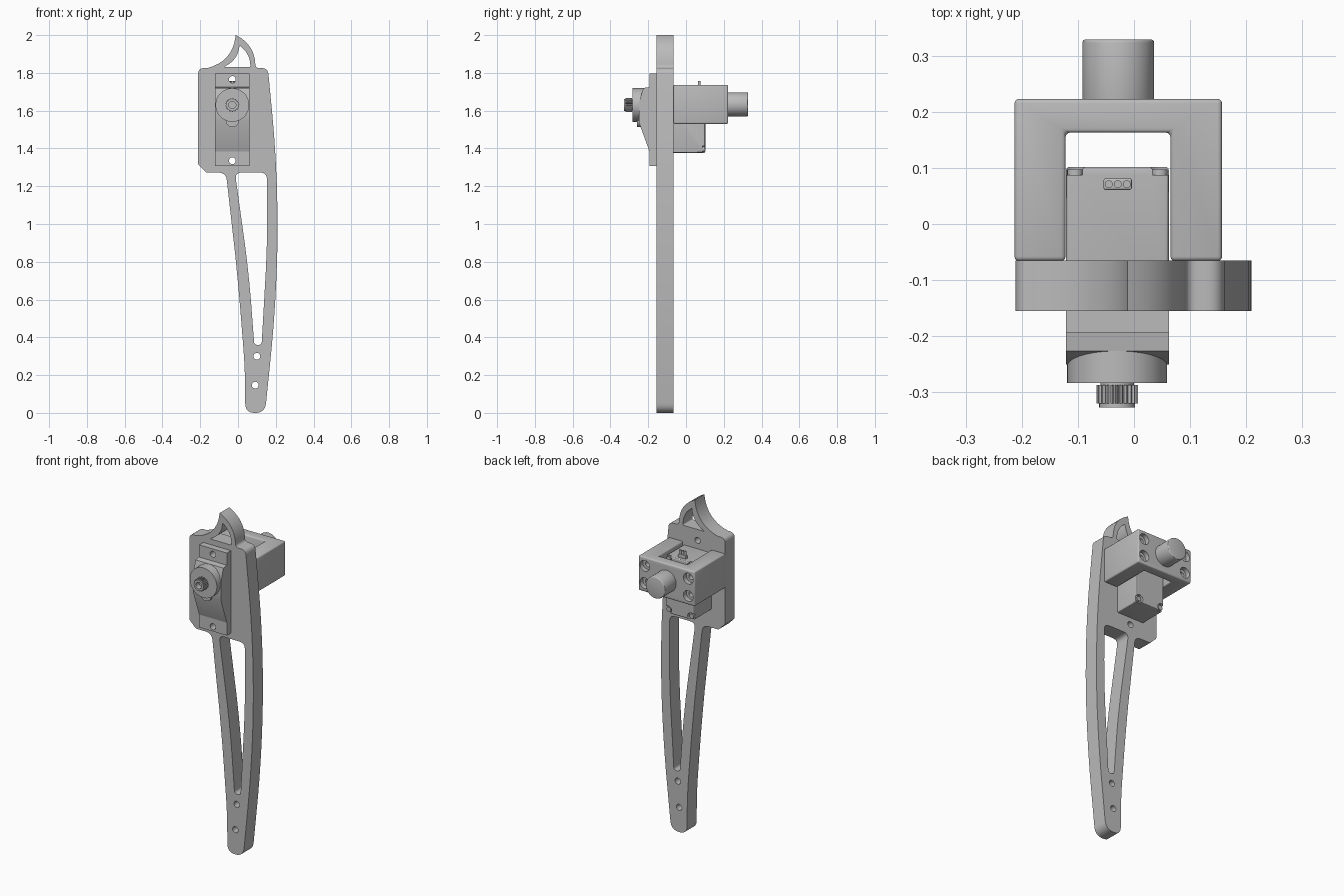
import bpy, bmesh, math
from mathutils import Matrix, Vector

cube = bpy.data.objects.get("Cube")
if cube:
    bpy.data.objects.remove(cube, do_unlink=True)

grey = bpy.data.materials.new("light grey")
grey.use_nodes = True
COLOUR = (0.5, 0.5, 0.5, 1)
grey.diffuse_color = COLOUR
grey.node_tree.nodes["Principled BSDF"].inputs["Base Color"].default_value = COLOUR

# Local (a, b, depth) to model axes, by extrusion direction
FRAMES = {
    "X": Matrix(((0, 0, 1, 0), (1, 0, 0, 0), (0, 1, 0, 0), (0, 0, 0, 1))),
    "Y": Matrix(((1, 0, 0, 0), (0, 0, -1, 0), (0, 1, 0, 0), (0, 0, 0, 1))),
    "Z": Matrix.Identity(4),
}


def rounded(points, steps=8):
    """Polygon whose corners (a, b, r) are blended over distance r."""
    out = []
    for i, (a, b, r) in enumerate(points):
        p = Vector((a, b))
        if r == 0:
            out.append(p)
            continue
        ends = []
        for q in (points[i - 1], points[(i + 1) % len(points)]):
            ends.append(p + (Vector(q[:2]) - p).normalized() * r)
        for k in range(steps + 1):
            t = k / steps
            out.append(ends[0] * (1 - t) ** 2 + p * 2 * t * (1 - t) + ends[1] * t * t)
    return out


def circle(a, b, r, n=32):
    return [Vector((a + r * math.cos(math.tau * k / n), b + r * math.sin(math.tau * k / n)))
            for k in range(n)]


def rect(a0, a1, b0, b1):
    return [Vector(p) for p in ((a0, b0), (a1, b0), (a1, b1), (a0, b1))]


def bake(ob):
    """Apply modifiers."""
    bpy.context.view_layer.update()
    graph = bpy.context.evaluated_depsgraph_get()
    mesh = bpy.data.meshes.new_from_object(ob.evaluated_get(graph))
    ob.modifiers.clear()
    ob.data = mesh


def extrude(name, loops, lo, hi, axis="Y", bevel=0.0):
    """Solid from an outline plus hole loops, between lo and hi on an axis."""
    curve = bpy.data.curves.new(name, "CURVE")
    curve.dimensions = "2D"
    curve.fill_mode = "BOTH"
    curve.extrude = (hi - lo) / 2
    for loop in loops:
        spline = curve.splines.new("POLY")
        spline.points.add(len(loop) - 1)
        for point, p in zip(spline.points, loop):
            point.co = (p.x, p.y, 0, 1)
        spline.use_cyclic_u = True
    temp = bpy.data.objects.new(name + "_outline", curve)
    bpy.context.collection.objects.link(temp)
    bpy.context.view_layer.update()
    graph = bpy.context.evaluated_depsgraph_get()
    mesh = bpy.data.meshes.new_from_object(temp.evaluated_get(graph))
    bpy.data.objects.remove(temp, do_unlink=True)
    mesh.name = name
    mesh.transform(FRAMES[axis])
    shift = Vector([(lo + hi) / 2 if axis == c else 0 for c in "XYZ"])
    mesh.transform(Matrix.Translation(shift))
    bm = bmesh.new()
    bm.from_mesh(mesh)
    bmesh.ops.remove_doubles(bm, verts=bm.verts, dist=1e-5)
    bmesh.ops.dissolve_limit(bm, angle_limit=0.01, verts=bm.verts, edges=bm.edges)
    bmesh.ops.recalc_face_normals(bm, faces=bm.faces)
    bm.to_mesh(mesh)
    bm.free()
    mesh.materials.clear()
    mesh.materials.append(grey)
    ob = bpy.data.objects.new(name, mesh)
    bpy.context.collection.objects.link(ob)
    if bevel:
        mod = ob.modifiers.new("edge", "BEVEL")
        mod.width = bevel
        mod.segments = 3
        mod.limit_method = "ANGLE"
        mod.angle_limit = math.radians(40)
        bake(ob)
    return ob


def cut(ob, cutters):
    for c in cutters:
        mod = ob.modifiers.new("cut", "BOOLEAN")
        mod.operation = "DIFFERENCE"
        mod.solver = "EXACT"
        mod.object = c
        bake(ob)
        bpy.data.objects.remove(c, do_unlink=True)


CX, AXLE = -0.03, 1.63          # servo centre line and output shaft height
LEFT, RIGHT = -0.121, 0.062     # servo sides
mounts = [circle(CX, z, 0.018) for z in (1.765, 1.335)]

# Leg plate with hooked fin, long window and small holes
leg = rounded([
    (-0.211, 1.825, .03), (-0.165, 1.825, 0), (-0.03, 1.86, .135), (-0.012, 2.0, 0),
    (0.085, 1.95, .1), (0.093, 1.825, .02), (0.158, 1.825, .03), (0.228, 1.1, .5),
    (0.187, 0.43, .15), (0.143, 0, .052), (0.038, 0, .052), (0.038, 0.22, .12),
    (-0.004, 0.76, .3), (-0.064, 1.272, .04), (-0.168, 1.272, .006), (-0.211, 1.315, .006)])
fin_window = rounded([
    (-0.075, 1.83, 0), (0.066, 1.83, .01), (0.06, 1.9, .05),
    (0.008, 1.945, 0), (-0.002, 1.875, .06)])
long_window = rounded([
    (-0.016, 1.272, .035), (0.153, 1.272, .035), (0.156, 0.9, .2),
    (0.125, 0.36, .018), (0.086, 0.36, .018), (0.058, 0.74, .2)])
extrude("leg_plate", [leg, fin_window, long_window, circle(0.1, 0.3, 0.018),
                      circle(0.091, 0.147, 0.018)] + mounts, -0.155, -0.065)

# U-shaped rear bracket with four counterbored screw holes
u_shape = [Vector(p) for p in (
    (-0.213, -0.066), (-0.122, -0.066), (-0.122, 0.163), (0.065, 0.163),
    (0.065, -0.066), (0.157, -0.066), (0.157, 0.223), (-0.213, 0.223))]
bracket = extrude("rear_bracket", [u_shape], 1.53, 1.736, "Z", 0.008)
for x in (-0.171, 0.115):
    for z in (1.582, 1.685):
        cut(bracket, [extrude("bore", [circle(x, z, 0.032)], 0.195, 0.3),
                      extrude("shank", [circle(x, z, 0.016)], 0.1, 0.3)])
extrude("rear_peg", [circle(-0.028, 1.633, 0.064, 48)], 0.2, 0.329, bevel=0.006)

# Servo body with corner screw recesses
body = extrude("servo_body", [rect(LEFT, RIGHT, 1.377, 1.715)], -0.16, 0.102, bevel=0.006)
corners = [(x, z) for x in (LEFT + 0.016, RIGHT - 0.016) for z in (1.396, 1.696)]
for x, z in corners:
    cut(body, [extrude("recess", [circle(x, z, 0.023)], 0.087, 0.2)])
for i, (x, z) in enumerate(corners):
    extrude(f"servo_screw_{i + 1}", [circle(x, z, 0.014, 20)], 0.08, 0.097)

# Cable socket on top of the servo
extrude("cable_socket", [rect(-0.054, -0.004, 0.061, 0.081)], 1.71, 1.735, "Z", 0.003)
for k in range(3):
    extrude(f"cable_pin_{k + 1}", [circle(-0.045 + 0.016 * k, 0.071, 0.007, 16)],
            1.73, 1.757, "Z")

# Servo flange and sloping gear cover
extrude("servo_flange", [rect(LEFT, RIGHT, 1.307, 1.797)] + mounts, -0.193, -0.154)
cover = [Vector(p) for p in (
    (-0.19, 1.725), (-0.226, 1.72), (-0.25, 1.64), (-0.25, 1.54), (-0.19, 1.375))]
extrude("gear_cover", [cover], LEFT, RIGHT, "X")
extrude("gear_hub", [circle(CX, AXLE, 0.089, 64)], -0.283, -0.19)
extrude("idler_boss", [circle(CX, 1.548, 0.035)], -0.26, -0.19)

# Splined output shaft with a hollow centre
TEETH = 24
spline = [Vector((CX + r * math.cos(t), AXLE + r * math.sin(t)))
          for k in range(TEETH * 4)
          for t, r in [(math.tau * k / (TEETH * 4), 0.037 if k % 4 < 2 else 0.032)]]
extrude("shaft_collar", [circle(CX, AXLE, 0.03)], -0.295, -0.28)
extrude("output_spline", [spline, circle(CX, AXLE, 0.019)], -0.32, -0.287)
extrude("shaft_tip", [circle(CX, AXLE, 0.032), circle(CX, AXLE, 0.019)], -0.327, -0.319)

# Smooth curved walls, keep edges sharp
bpy.ops.object.select_all(action="DESELECT")
for ob in bpy.context.collection.objects:
    if ob.type == "MESH" and grey.name in ob.data.materials:
        ob.select_set(True)
        bpy.context.view_layer.objects.active = ob
bpy.ops.object.shade_smooth_by_angle(angle=math.radians(30))
